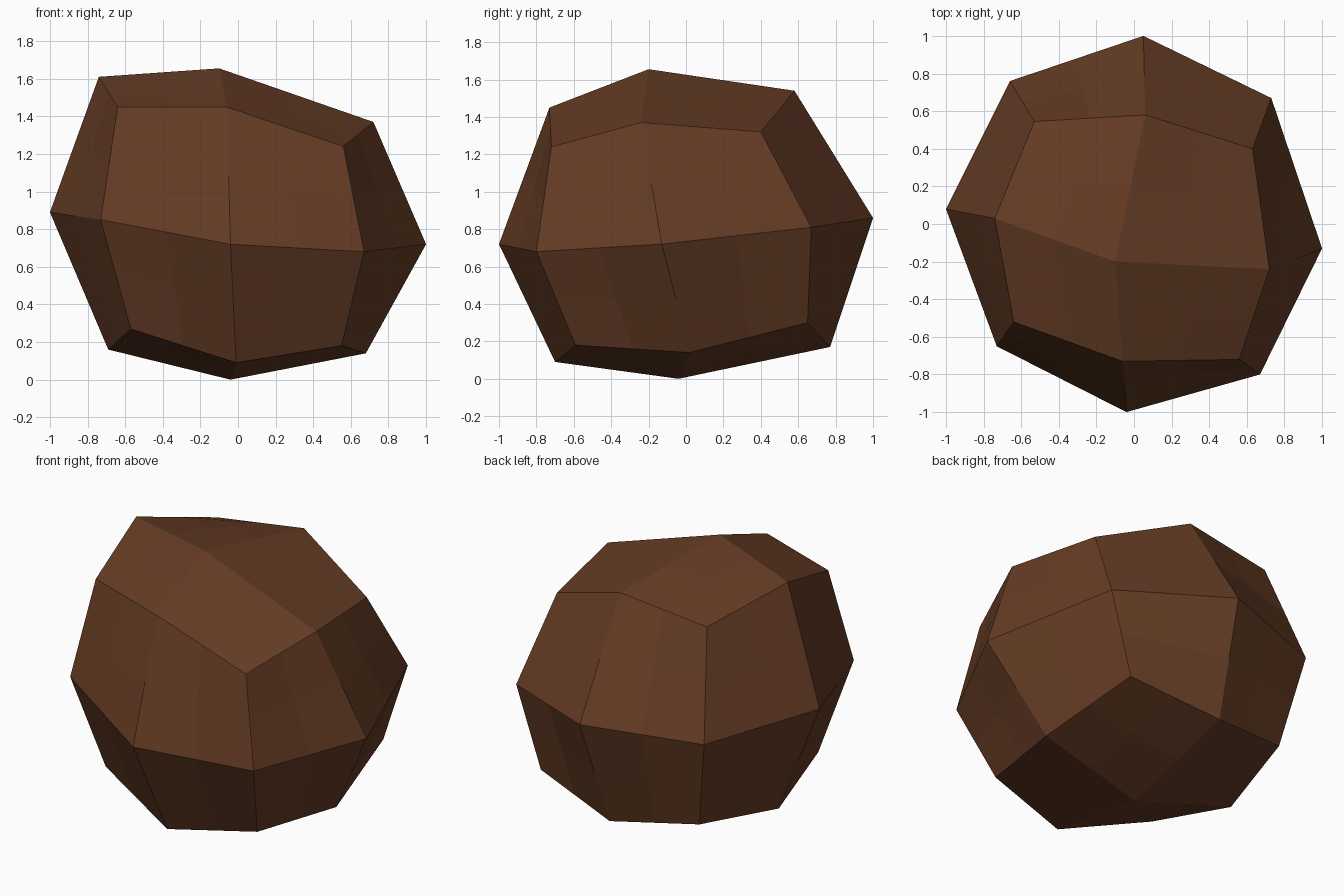
import bpy, bmesh
from itertools import product

if "Cube" in bpy.data.objects:
    bpy.data.objects.remove(bpy.data.objects["Cube"])

# Rock: a cube with 2 x 2 quads per side, its points pushed into a lumpy ball.
# Points run left-to-right, then front-to-back, then bottom-to-top (core omitted).
POINTS = [
    # bottom layer
    (-.57, -.52, .27), (-.01, -.70, .09), (.55, -.59, .18),
    (-.69, .05, .16), (-.04, -.04, 0), (.68, .02, .14),
    (-.55, .65, .25), (0, .77, .17), (.57, .65, .30),
    # middle layer
    (-.73, -.65, .85), (-.04, -1, .72), (.67, -.80, .68),
    (-1, .08, .89), (1, -.13, .72),
    (-.66, .76, .83), (.05, 1, .86), (.73, .67, .81),
    # top layer
    (-.64, -.52, 1.45), (-.06, -.73, 1.45), (.56, -.72, 1.24),
    (-.74, .03, 1.61), (-.10, -.20, 1.655), (.72, -.24, 1.37),
    (-.53, .545, 1.465), (.06, .58, 1.54), (.63, .40, 1.32),
]

bm = bmesh.new()
keys = [(i, j, k) for k, j, i in product(range(3), repeat=3) if (i, j, k) != (1, 1, 1)]
verts = {key: bm.verts.new(p) for key, p in zip(keys, POINTS)}

# Four quads on each of the six sides
for axis, side, a, b in product(range(3), (0, 2), range(2), range(2)):
    quad = []
    for u, v in ((a, b), (a + 1, b), (a + 1, b + 1), (a, b + 1)):
        key = [u, v]
        key.insert(axis, side)
        quad.append(verts[tuple(key)])
    bm.faces.new(quad)

# Split every quad into four so the warped facets bend softly
bmesh.ops.subdivide_edges(bm, edges=bm.edges[:], cuts=1, use_grid_fill=True)
bmesh.ops.recalc_face_normals(bm, faces=bm.faces[:])

mesh = bpy.data.meshes.new("rock")
bm.to_mesh(mesh)
bm.free()
rock = bpy.data.objects.new("rock", mesh)
bpy.context.collection.objects.link(rock)

brown = bpy.data.materials.new("brown_stone")
brown.diffuse_color = (.13, .045, .018, 1)
brown.use_nodes = True
brown.node_tree.nodes["Principled BSDF"].inputs["Base Color"].default_value = brown.diffuse_color
mesh.materials.append(brown)
